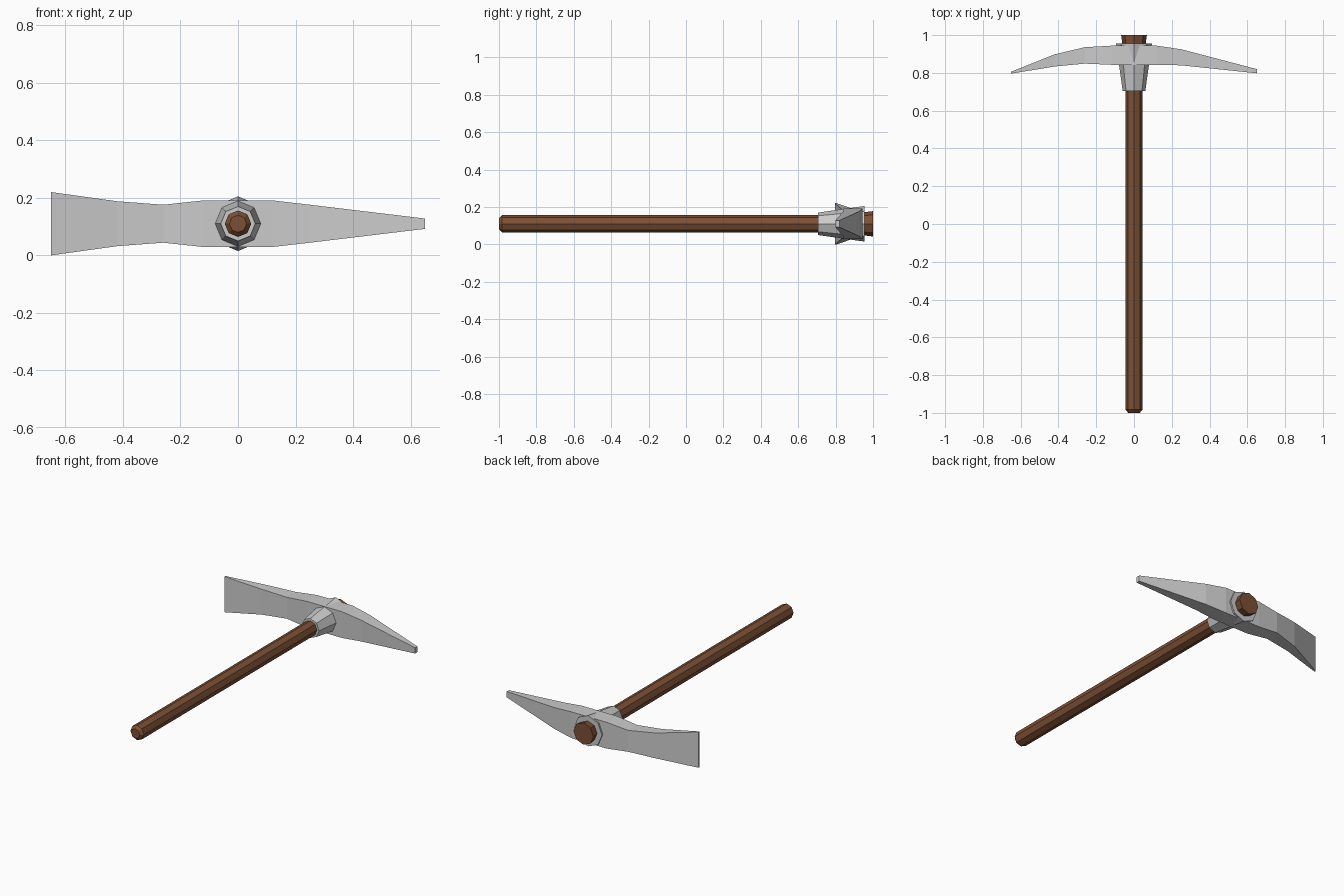
import bpy, bmesh
from math import cos, sin, pi

if "Cube" in bpy.data.objects:
    bpy.data.objects.remove(bpy.data.objects["Cube"])

CZ = 0.11  # height of the handle axis


def loft(name, rings, mat=None):
    """Skin a list of equal-length closed rings, capped at both ends."""
    bm = bmesh.new()
    loops = [[bm.verts.new(p) for p in ring] for ring in rings]
    n = len(loops[0])
    for a, b in zip(loops, loops[1:]):
        for i in range(n):
            j = (i + 1) % n
            bm.faces.new((a[i], a[j], b[j], b[i]))
    bm.faces.new(loops[0])
    bm.faces.new(loops[-1])
    bmesh.ops.recalc_face_normals(bm, faces=bm.faces[:])
    me = bpy.data.meshes.new(name)
    bm.to_mesh(me)
    bm.free()
    ob = bpy.data.objects.new(name, me)
    bpy.context.collection.objects.link(ob)
    if mat:
        me.materials.append(mat)
    return ob


def octagon(y, r):
    return [(r * cos(i * pi / 4), y, CZ + r * sin(i * pi / 4)) for i in range(8)]


def section(x, y0, y1, h):
    return [(x, y0, CZ - h), (x, y1, CZ - h), (x, y1, CZ + h), (x, y0, CZ + h)]


wood = bpy.data.materials.new("wood")
wood.diffuse_color = (0.2, 0.08, 0.035, 1)
wood.use_nodes = True
wood.node_tree.nodes["Principled BSDF"].inputs["Base Color"].default_value = wood.diffuse_color

# Octagonal handle, chamfered at the grip and flared beyond the head
handle = [(-1, 0.03), (-0.983, 0.046), (0.80, 0.046), (0.94, 0.06), (1.0, 0.068)]
loft("handle", [octagon(y, r) for y, r in handle], wood)

# Tapered socket around the handle
loft("socket", [octagon(0.705, 0.06), octagon(0.955, 0.095)])

# Curved head: wide adze blade at -x, narrow pick at +x
head = [(-0.65, 0.796, 0.806, 0.11), (-0.42, 0.834, 0.898, 0.078),
        (-0.26, 0.849, 0.936, 0.066), (-0.12, 0.843, 0.944, 0.081),
        (0.12, 0.843, 0.944, 0.081), (0.25, 0.840, 0.925, 0.066),
        (0.65, 0.798, 0.820, 0.018)]
loft("pick_head", [section(*s) for s in head])
